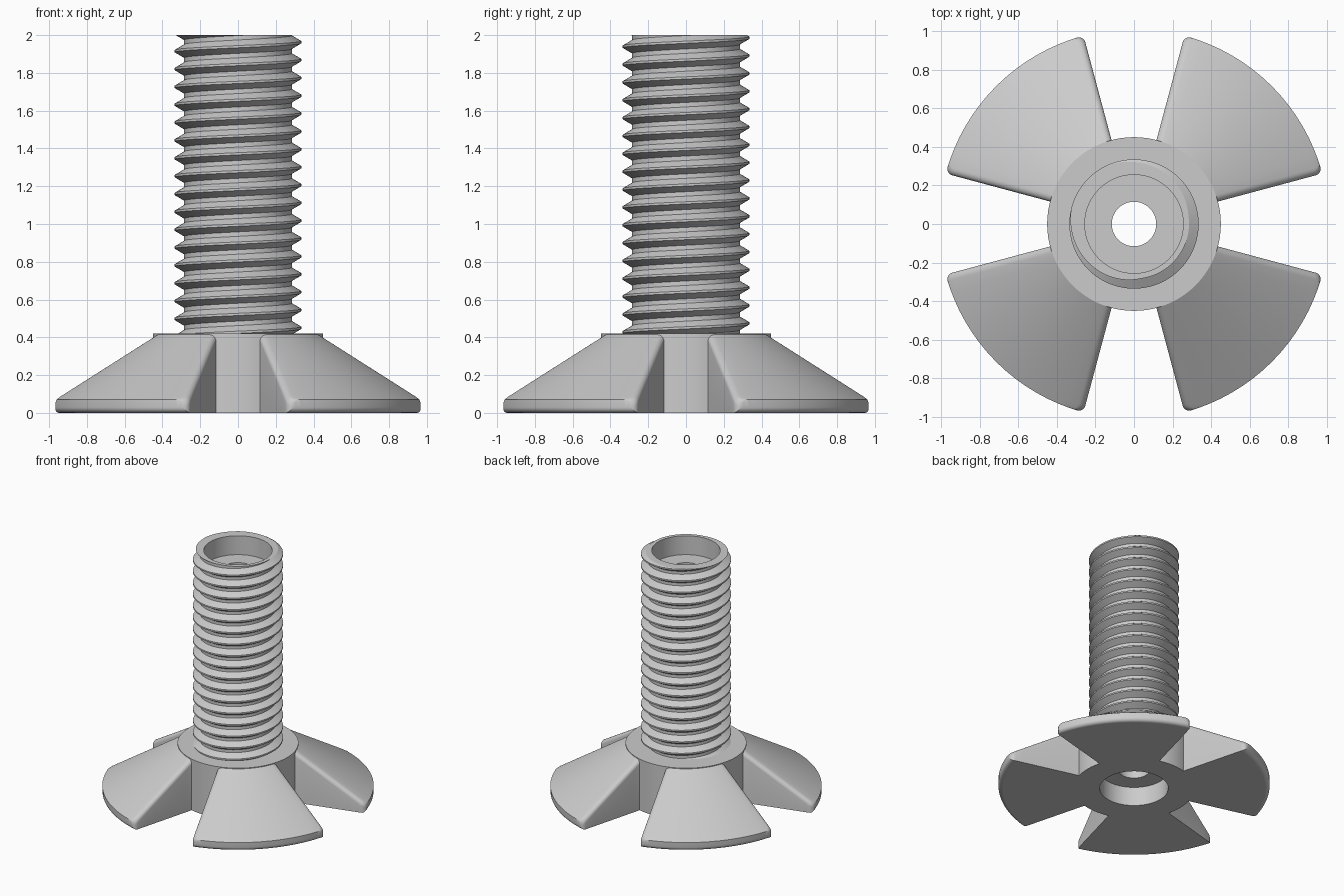
import bpy
import bmesh
from math import pi, sin, cos, atan2, radians, sqrt

old = bpy.data.objects.get("Cube")
if old:
    bpy.data.objects.remove(old, do_unlink=True)

grey = bpy.data.materials.new("plain_grey")
grey.use_nodes = True
grey.diffuse_color = (0.6, 0.6, 0.6, 1)
grey.node_tree.nodes["Principled BSDF"].inputs["Base Color"].default_value = (0.6, 0.6, 0.6, 1)

# Shared dimensions
HEIGHT, HUB_TOP, HUB_R = 2.0, 0.42, 0.45
CREST_R, ROOT_R, PITCH = 0.335, 0.285, 0.0945
BORE_R, HOLE_R, BORE_DEPTH = 0.255, 0.115, 0.155


def finish(bm, name):
    bmesh.ops.recalc_face_normals(bm, faces=bm.faces[:])
    mesh = bpy.data.meshes.new(name)
    bm.to_mesh(mesh)
    bm.free()
    mesh.materials.append(grey)
    obj = bpy.data.objects.new(name, mesh)
    bpy.context.collection.objects.link(obj)
    bpy.ops.object.select_all(action='DESELECT')
    obj.select_set(True)
    bpy.context.view_layer.objects.active = obj
    bpy.ops.object.shade_smooth_by_angle(angle=radians(30))
    return obj


def skin(bm, rows):
    """Quads between neighbouring rows of vertices."""
    for a, b in zip(rows, rows[1:]):
        for i in range(len(a) - 1):
            bm.faces.new((a[i], a[i + 1], b[i + 1], b[i]))


def extend(bm, edges, r, z):
    """Extrude a round open edge loop to a new radius and height."""
    geom = bmesh.ops.extrude_edge_only(bm, edges=edges)["geom"]
    for v in (g for g in geom if isinstance(g, bmesh.types.BMVert)):
        a = atan2(v.co.y, v.co.x)
        v.co = (r * cos(a), r * sin(a), z)
    return [g for g in geom if isinstance(g, bmesh.types.BMEdge)]


# Threaded stem: helical profile, trimmed, then continued through the bore into the hub
bm = bmesh.new()
crest, root = PITCH / 8, PITCH / 4
flank = (PITCH - crest - root) / 2
profile = [(-crest / 2, CREST_R), (crest / 2, CREST_R),
           (crest / 2 + flank, ROOT_R), (crest / 2 + flank + root, ROOT_R)]
SEGS = 80
columns = []
for i in range(SEGS + 1):
    a = 2 * pi * i / SEGS
    start = HEIGHT + PITCH * (a - radians(143)) / (2 * pi)
    columns.append([bm.verts.new((r * cos(a), r * sin(a), start + PITCH * turn + dz))
                    for turn in range(-19, 3) for dz, r in profile])
skin(bm, columns)
bmesh.ops.remove_doubles(bm, verts=bm.verts[:], dist=1e-4)
for z, normal in ((HEIGHT, (0, 0, 1)), (HUB_TOP - 0.005, (0, 0, -1))):
    bmesh.ops.bisect_plane(bm, geom=bm.verts[:] + bm.edges[:] + bm.faces[:], dist=1e-5,
                           plane_co=(0, 0, z), plane_no=normal, clear_outer=True)
bmesh.ops.remove_doubles(bm, verts=bm.verts[:], dist=1e-4)
loop = [e for e in bm.edges if e.is_boundary
        and all(v.co.z > HEIGHT - 0.001 for v in e.verts)]
for r, z in ((BORE_R, HEIGHT), (BORE_R, HEIGHT - BORE_DEPTH), (HOLE_R, HEIGHT - BORE_DEPTH),
             (HOLE_R, BORE_DEPTH), (BORE_R, BORE_DEPTH), (BORE_R, 0),
             (HUB_R, 0), (HUB_R, HUB_TOP), (ROOT_R - 0.005, HUB_TOP)):
    loop = extend(bm, loop, r, z)
finish(bm, "threaded_stem_and_hub")

# Blades: sloped sectors with rounded sides, corners and lower rim
TIP_R, RIM_Z, ROUND, LOW_ROUND = 1.01, 0.07, 0.036, 0.03
INNER_R = HUB_R - 0.01
STEPS, ARC = 5, 14


def quarter(r, size):
    """Inset of a fillet of the given size that ends at the tip radius."""
    t = max(0, r - (TIP_R - size))
    return size - sqrt(max(0, size * size - t * t))


def blade(name, heading):
    bm = bmesh.new()
    radii = [INNER_R + (TIP_R - ROUND - INNER_R) * k / 8 for k in range(9)]
    radii += [TIP_R - ROUND + ROUND * sin(pi / 2 * k / 6) for k in range(1, 7)]
    fillet = [(ROUND * (1 - cos(pi / 2 * k / STEPS)), ROUND * (1 - sin(pi / 2 * k / STEPS)))
              for k in range(STEPS + 1)]
    tops, bottoms = [], []
    for r in radii:
        top_z = HUB_TOP - (HUB_TOP - RIM_Z) * (r - INNER_R) / (TIP_R - INNER_R)
        low_z = quarter(r, LOW_ROUND)
        side = [(radians(30) - (quarter(r, ROUND) + d) / r, drop) for d, drop in fillet]
        inner = side[-1][0]
        row = [(-a, drop) for a, drop in side]
        row += [(inner * (2 * k / ARC - 1), 0) for k in range(1, ARC)]
        row += side[::-1]

        def place(a, z):
            return bm.verts.new((r * cos(a + heading), r * sin(a + heading), z))
        tops.append([place(a, top_z - drop) for a, drop in row])
        bottoms.append([place(a, low_z) for a, drop in row])
    skin(bm, tops)
    skin(bm, bottoms)
    for end in (0, -1):
        skin(bm, [tops[end], bottoms[end]])
        skin(bm, [[row[end] for row in tops], [row[end] for row in bottoms]])
    finish(bm, name)


for k, name in enumerate(("back_left", "back_right", "front_right", "front_left")):
    blade(name + "_blade", radians(45 + 90 * k))
